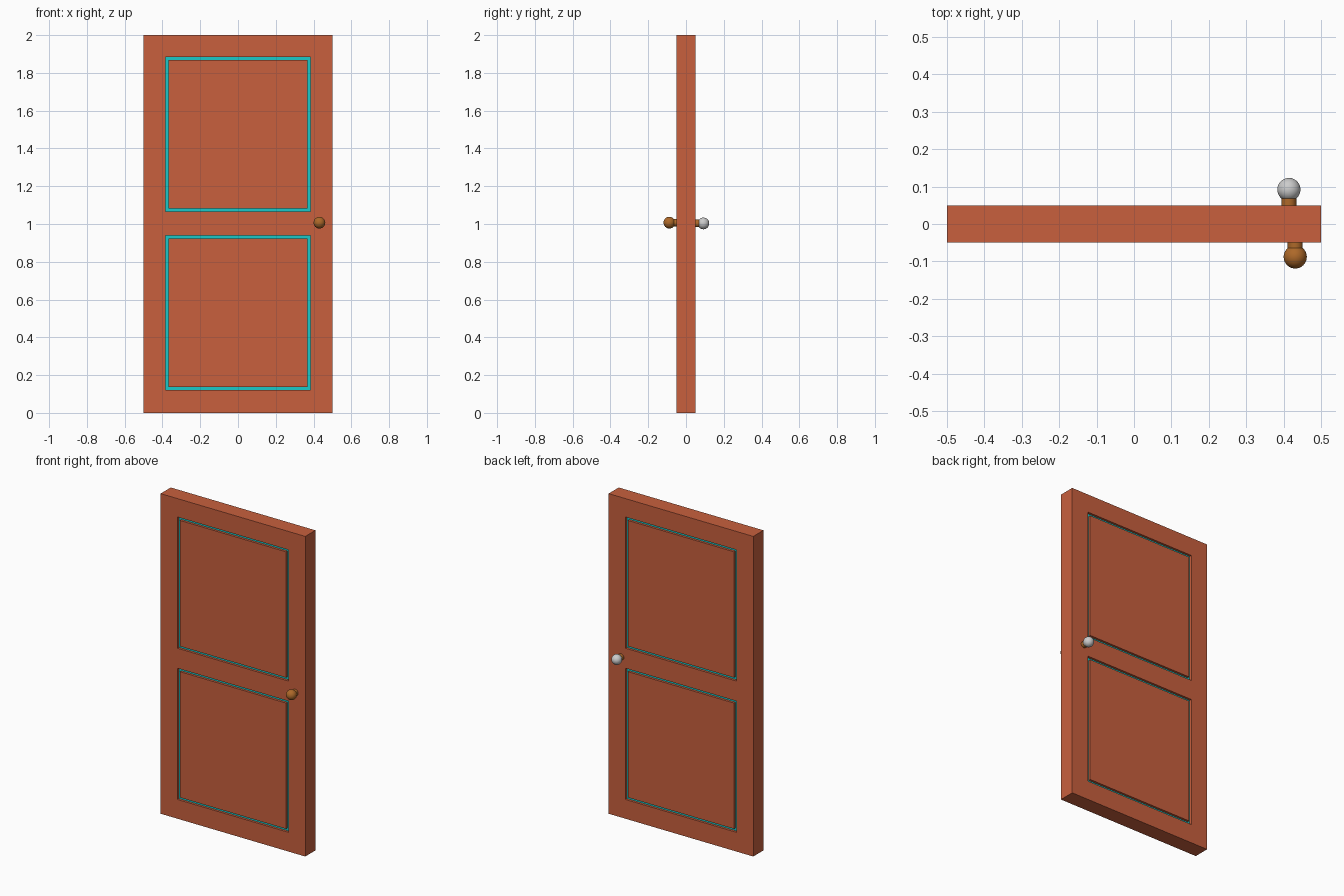
import bpy, bmesh
from math import radians
from mathutils import Matrix, Vector

if "Cube" in bpy.data.objects:
    bpy.data.objects.remove(bpy.data.objects["Cube"])


def material(name, rgb):
    m = bpy.data.materials.new(name)
    m.diffuse_color = (*rgb, 1)
    m.use_nodes = True
    m.node_tree.nodes["Principled BSDF"].inputs["Base Color"].default_value = m.diffuse_color
    return m


wood = material("painted_wood", (0.58, 0.117, 0.048))
teal = material("teal_trim", (0.01, 0.58, 0.58))
bronze = material("bronze", (0.42, 0.14, 0.022))


def finish(name, bm, mats, smooth=False):
    bmesh.ops.recalc_face_normals(bm, faces=bm.faces)
    me = bpy.data.meshes.new(name)
    bm.to_mesh(me)
    bm.free()
    for m in mats:
        me.materials.append(m)
    for p in me.polygons:
        p.use_smooth = smooth
    ob = bpy.data.objects.new(name, me)
    bpy.context.collection.objects.link(ob)
    return ob


# Door slab, split along the panel outlines
bm = bmesh.new()
bmesh.ops.create_cube(bm, size=1, matrix=Matrix.Translation((0, 0, 1)) @ Matrix.Diagonal((1, 0.1, 2, 1)))
cuts = [((x, 0, 0), (1, 0, 0)) for x in (-0.384, 0.384)]
cuts += [((0, 0, z), (0, 0, 1)) for z in (0.12, 0.94, 1.065, 1.885)]
for co, no in cuts:
    bmesh.ops.bisect_plane(bm, geom=bm.verts[:] + bm.edges[:] + bm.faces[:], plane_co=co, plane_no=no)

# Teal-floored grooves framing two panels on each side
for side in (-1, 1):
    for zc in (0.53, 1.475):
        target = Vector((0, side * 0.05, zc))
        panel = min(bm.faces, key=lambda f: (f.calc_center_median() - target).length)
        ring = bmesh.ops.inset_individual(bm, faces=[panel], thickness=0.024)["faces"]
        new = bmesh.ops.extrude_face_region(bm, geom=ring)["geom"]
        bmesh.ops.delete(bm, geom=[f for f in ring if f.is_valid], context='FACES_ONLY')
        bmesh.ops.translate(bm, vec=(0, -side * 0.015, 0),
                            verts=[v for v in new if isinstance(v, bmesh.types.BMVert)])
        for f in new:
            if isinstance(f, bmesh.types.BMFace):
                f.material_index = 1
finish("door_slab", bm, [wood, teal])


# Round knob on a short stem, one per side
def knob(label, x, y, z, mats):
    bm = bmesh.new()
    bmesh.ops.create_uvsphere(bm, u_segments=32, v_segments=16, radius=0.031,
                              matrix=Matrix.Translation((x, y, z)))
    finish(label + "_knob", bm, mats, True)
    start = 0.045 if y > 0 else -0.045
    bm = bmesh.new()
    bmesh.ops.create_cone(bm, cap_ends=True, segments=32, radius1=0.02, radius2=0.02, depth=abs(y - start),
                          matrix=Matrix.Translation((x, (y + start) / 2, z)) @ Matrix.Rotation(radians(90), 4, 'X'))
    stem = finish(label + "_knob_stem", bm, [bronze])
    bpy.ops.object.select_all(action='DESELECT')
    stem.select_set(True)
    bpy.context.view_layer.objects.active = stem
    bpy.ops.object.shade_smooth_by_angle()


knob("front", 0.431, -0.088, 1.007, [bronze])
knob("back", 0.414, 0.092, 1.003, [])
